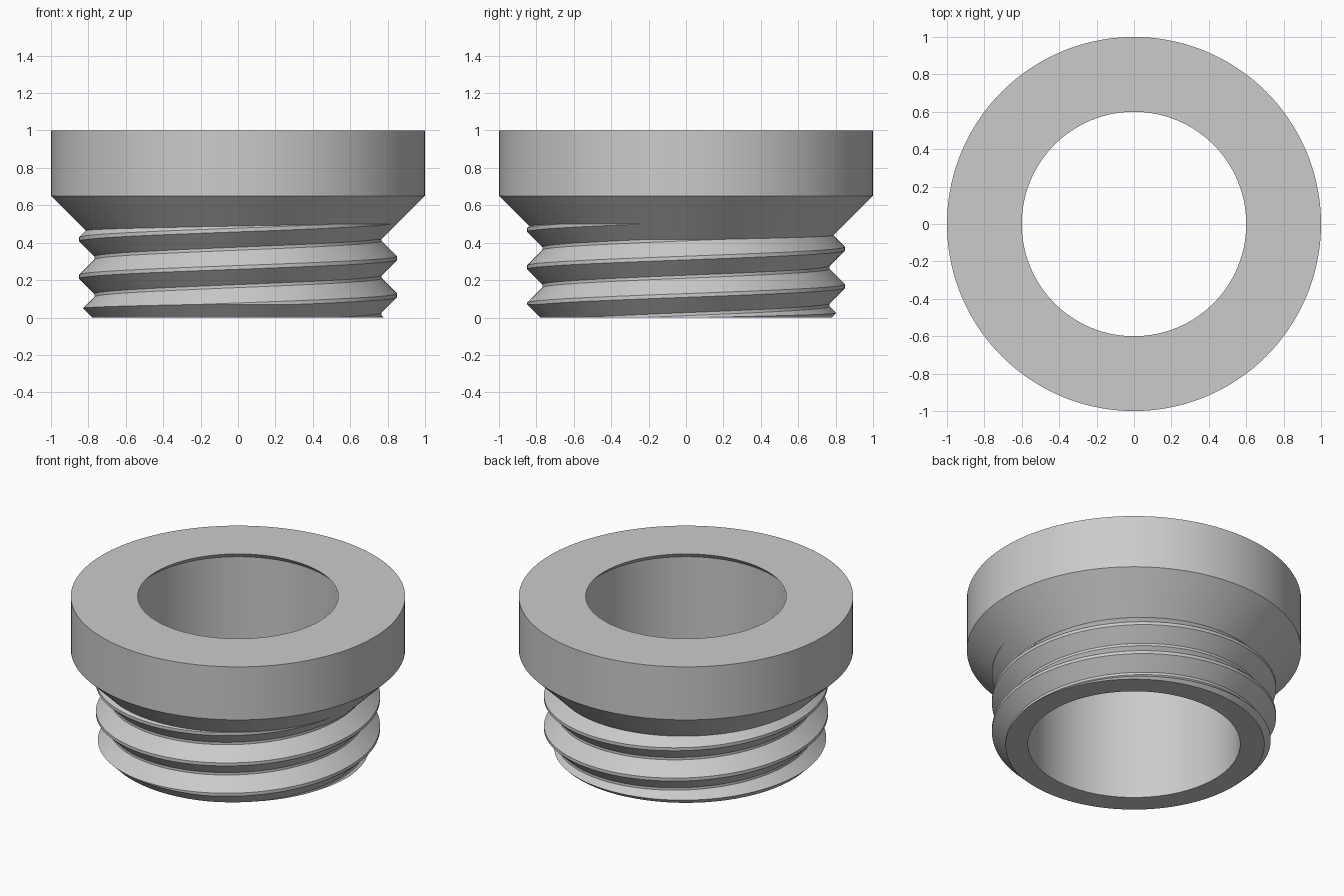
import bpy, bmesh, math

if "Cube" in bpy.data.objects:
    bpy.data.objects.remove(bpy.data.objects["Cube"], do_unlink=True)

SEGMENTS = 144
PITCH, CREST_Z = 0.2, 0.218          # crest height on the -x side
CREST_R, ROOT_R, HALF_FLAT = 0.85, 0.768, 0.01

grey = bpy.data.materials.new("plain grey")
grey.use_nodes = True
colour = (0.6, 0.6, 0.6, 1)
grey.diffuse_color = colour
grey.node_tree.nodes["Principled BSDF"].inputs["Base Color"].default_value = colour


def finish(name, bm):
    """Turn a bmesh into a closed, consistently facing object."""
    bmesh.ops.remove_doubles(bm, verts=bm.verts, dist=1e-5)
    bmesh.ops.holes_fill(bm, edges=[e for e in bm.edges if e.is_boundary], sides=0)
    bmesh.ops.recalc_face_normals(bm, faces=bm.faces)
    mesh = bpy.data.meshes.new(name)
    bm.to_mesh(mesh)
    bm.free()
    mesh.materials.append(grey)
    obj = bpy.data.objects.new(name, mesh)
    bpy.context.collection.objects.link(obj)
    return obj


def skin(name, columns):
    """Join neighbouring columns of points with quads."""
    bm = bmesh.new()
    grid = [[bm.verts.new(p) for p in col] for col in columns]
    for a, b in zip(grid, grid[1:]):
        for j in range(len(a) - 1):
            bm.faces.new((a[j], b[j], b[j + 1], a[j + 1]))
    return finish(name, bm)


def at(r, angle, z):
    return (r * math.cos(angle), r * math.sin(angle), z)


def revolve(name, profile):
    angles = [2 * math.pi * i / SEGMENTS - math.pi for i in range(SEGMENTS + 1)]
    return skin(name, [[at(r, a, z) for r, z in profile] for a in angles])


def threaded_rod(name, low, high):
    """Helical thread whose rows follow the crest and root edges."""
    root_half = PITCH / 2 - (CREST_R - ROOT_R) - HALF_FLAT
    edges = (-HALF_FLAT, HALF_FLAT, PITCH / 2 - root_half, PITCH / 2 + root_half)
    columns = []
    for i in range(SEGMENTS + 1):
        turn = i / SEGMENTS
        crest = CREST_Z + PITCH * turn
        col = []
        for k in range(-4, 5):
            for e in edges:
                z = min(max(crest + k * PITCH + e, low), high)
                d = abs((z - crest + PITCH / 2) % PITCH - PITCH / 2)
                r = min(max(CREST_R - d + HALF_FLAT, ROOT_R), CREST_R)
                col.append(at(r, 2 * math.pi * turn - math.pi, z))
        columns.append(col)
    return skin(name, columns)


def combine(body, other, operation):
    mod = body.modifiers.new(operation.lower(), "BOOLEAN")
    mod.operation, mod.object, mod.solver = operation, other, "EXACT"
    bpy.context.view_layer.objects.active = body
    bpy.ops.object.modifier_apply(modifier=mod.name)
    bpy.data.objects.remove(other, do_unlink=True)


# Threaded neck, chamfered at its lower end
body = threaded_rod("threaded_collar", -0.1, 0.6)
combine(body, revolve("end_chamfer", [(0.78, 0), (0.92, 0.14), (0.92, 0.7)]), "INTERSECT")

# Wide head with a conical underside
combine(body, revolve("head", [(0.7, 0.35), (1, 0.65), (1, 1)]), "UNION")

# Through bore that narrows to a lip at the top
bore = revolve("bore", [(0.635, -0.2), (0.635, 0.965), (0.6, 1), (0.6, 1.2)])
combine(body, bore, "DIFFERENCE")

bpy.ops.object.select_all(action="DESELECT")
body.select_set(True)
bpy.context.view_layer.objects.active = body
bpy.ops.object.shade_smooth_by_angle(angle=math.radians(25))
